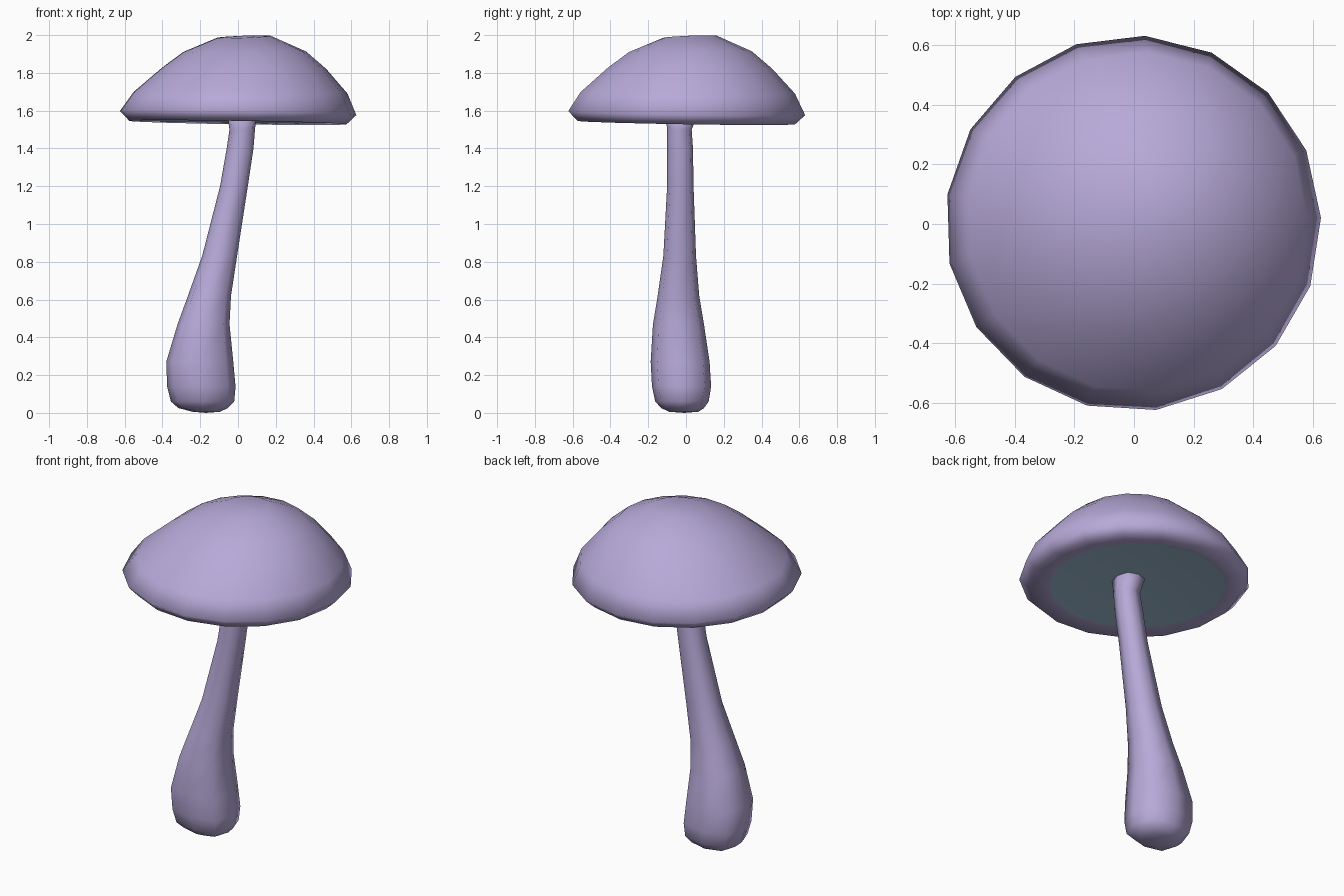
import bpy, bmesh, math
from mathutils import Vector

cube = bpy.data.objects.get("Cube")
if cube:
    bpy.data.objects.remove(cube)


def material(name, rgb):
    m = bpy.data.materials.new(name)
    m.use_nodes = True
    m.diffuse_color = (*rgb, 1)
    node = next(n for n in m.node_tree.nodes if n.type == "BSDF_PRINCIPLED")
    node.inputs["Base Color"].default_value = (*rgb, 1)
    return m


LILAC = material("lilac", (0.475, 0.40, 0.69))
PALE_BLUE = material("pale blue", (0.36, 0.53, 0.68))


def loft(name, rings, mats, ends):
    """Skin a stack of rings; ends are the closing points below and above."""
    bm = bmesh.new()
    loops = [[bm.verts.new(p) for p in ring] for ring in rings]
    n = len(loops[0])
    for low, high in zip(loops, loops[1:]):
        for i in range(n):
            j = (i + 1) % n
            bm.faces.new((low[i], low[j], high[j], high[i]))
    for loop, point in zip((loops[0][::-1], loops[-1]), ends):
        tip = bm.verts.new(point)
        for i in range(n):
            bm.faces.new((loop[i], loop[(i + 1) % n], tip))
    for f in bm.faces:
        f.smooth = True
    mesh = bpy.data.meshes.new(name)
    bm.to_mesh(mesh)
    bm.free()
    for m in mats:
        mesh.materials.append(m)
    obj = bpy.data.objects.new(name, mesh)
    bpy.context.collection.objects.link(obj)
    return obj


def cap_ring(r, z, cx, cy, tilt, sides=17):
    ring = []
    for i in range(sides):
        a = 0.03 + math.tau * i / sides
        x, y = r * math.cos(a), r * math.sin(a)
        ring.append(Vector((cx + x, cy + y, z + tilt * (x + y))))
    return ring


def stem_ring(z, left, right, front, back):
    """Eight-sided ring with its diagonal corners pushed out."""
    ring = []
    for i in range(8):
        a, k = math.tau * i / 8, 1.1 if i % 2 else 1
        ring.append(Vector(((left + right) / 2 + k * math.cos(a) * (right - left) / 2,
                            (front + back) / 2 + k * math.sin(a) * (back - front) / 2, z)))
    return ring


# Cap: radius, height, centre and tilt of each ring, from the gill edge up
cap_profile = [
    (0.485, 1.545, -0.015, 0.015, -0.016), (0.578, 1.537, -0.003, 0, -0.016),
    (0.63, 1.588, -0.003, 0.002, -0.018), (0.57, 1.695, 0.01, 0.008, -0.008),
    (0.437, 1.825, 0.03, 0.021, -0.008), (0.327, 1.912, 0.033, 0.023, 0.005),
    (0.142, 1.991, 0.03, 0.021, 0.04),
]
cap = loft("cap", [cap_ring(*row) for row in cap_profile],
           [LILAC, PALE_BLUE], [(0.02, -0.03, 1.59), (0.03, 0.02, 1.997)])

# Gills: the hollow inner disc under the cap
for f in cap.data.polygons:
    if f.normal.z < -0.9 and len(f.vertices) == 3:
        f.material_index = 1

# Stem: height, then left, right, front and back edges
stem_profile = [
    (0.006, -0.24, -0.095, -0.09, 0.065), (0.025, -0.315, -0.055, -0.13, 0.095),
    (0.06, -0.355, -0.02, -0.163, 0.12),
    (0.14, -0.375, -0.013, -0.18, 0.133), (0.27, -0.38, -0.025, -0.187, 0.125),
    (0.47, -0.32, -0.045, -0.175, 0.095), (0.62, -0.265, -0.037, -0.15, 0.07),
    (0.83, -0.19, -0.005, -0.12, 0.053), (1.2, -0.095, 0.052, -0.1, 0.04),
    (1.4, -0.06, 0.082, -0.1, 0.037), (1.5, -0.045, 0.09, -0.1, 0.03),
    (1.6, -0.06, 0.1, -0.11, 0.07),
]
loft("stem", [stem_ring(*row) for row in stem_profile],
     [LILAC], [(-0.17, -0.01, 0), (0.025, -0.03, 1.62)])
